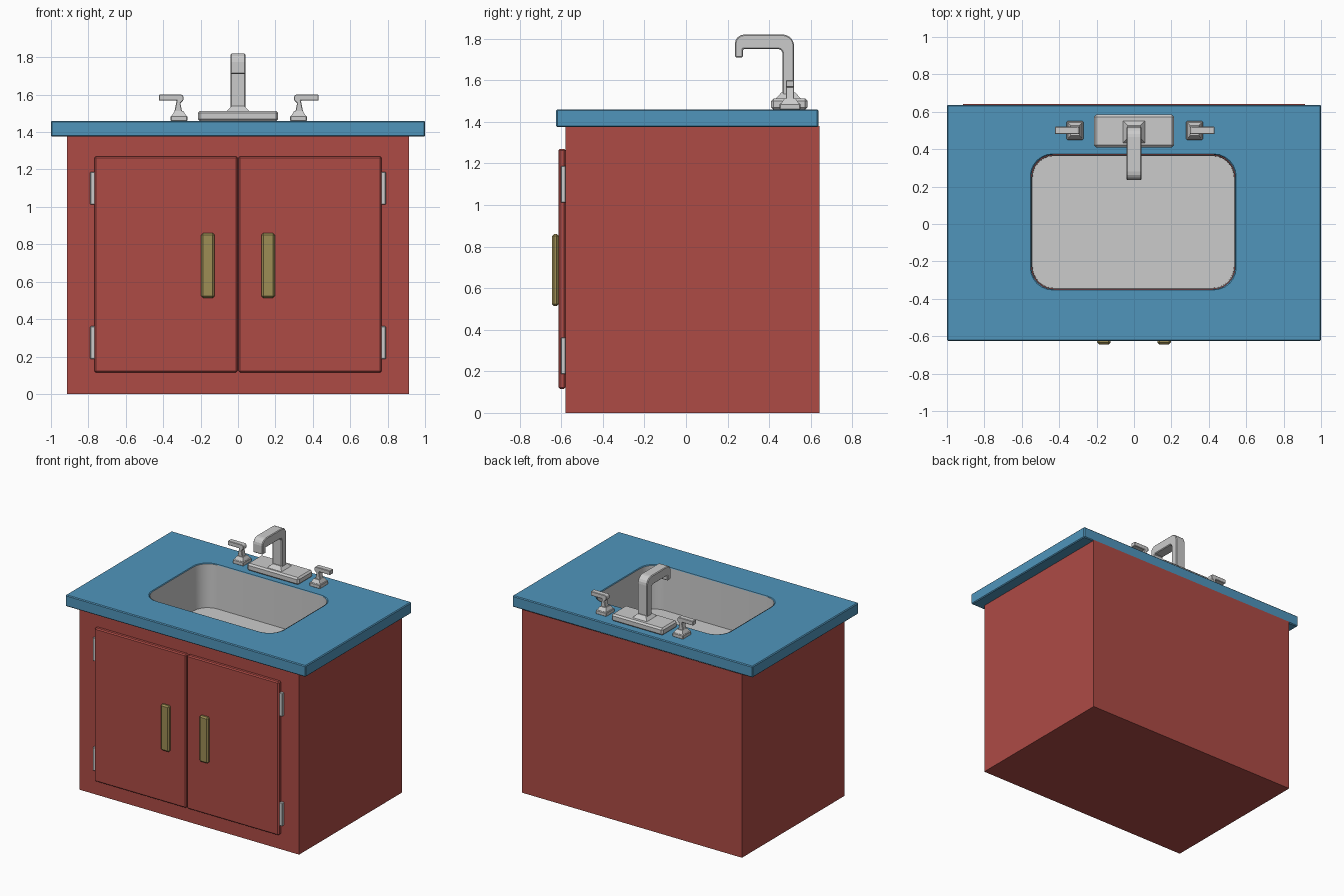
import bpy, bmesh
from math import sin, cos, pi
from mathutils import Vector

if "Cube" in bpy.data.objects:
    bpy.data.objects.remove(bpy.data.objects["Cube"])


def material(name, rgb):
    m = bpy.data.materials.new(name)
    m.diffuse_color = (*rgb, 1)
    m.use_nodes = True
    m.node_tree.nodes["Principled BSDF"].inputs["Base Color"].default_value = m.diffuse_color
    return m


RED = material("cabinet_red", (0.42, 0.07, 0.06))
BLUE = material("counter_blue", (0.08, 0.30, 0.50))
BRASS = material("handle_brass", (0.34, 0.27, 0.09))


def finish(name, bm, mat=None, bevel=0, segments=1):
    bmesh.ops.recalc_face_normals(bm, faces=bm.faces)
    me = bpy.data.meshes.new(name)
    bm.to_mesh(me)
    bm.free()
    ob = bpy.data.objects.new(name, me)
    bpy.context.collection.objects.link(ob)
    if mat:
        me.materials.append(mat)
    if bevel:
        b = ob.modifiers.new("bevel", 'BEVEL')
        b.width, b.segments, b.limit_method = bevel, segments, 'ANGLE'
    return ob


def block(name, x, y, z, mat=None, bevel=0, taper=1, segments=1, open_top=False):
    """Box from (min, max) ranges; taper scales the top face."""
    bm = bmesh.new()
    bmesh.ops.create_cube(bm, size=1)
    c = Vector([(a + b) / 2 for a, b in (x, y, z)])
    s = Vector([b - a for a, b in (x, y, z)])
    if open_top:
        bmesh.ops.delete(bm, geom=[f for f in bm.faces if f.normal.z > 0.9], context='FACES_ONLY')
    for v in bm.verts:
        k = taper if v.co.z > 0 else 1
        v.co = c + Vector((v.co.x * s.x * k, v.co.y * s.y * k, v.co.z * s.z))
    return finish(name, bm, mat, bevel, segments)


def prism(name, pts, axis, lo, hi, bevel=0):
    """Side profile extruded along x (points are y,z) or y (points are x,z)."""
    bm = bmesh.new()
    f = bm.faces.new([bm.verts.new((lo, a, b) if axis == 'x' else (a, lo, b)) for a, b in pts])
    ext = bmesh.ops.extrude_face_region(bm, geom=[f])['geom']
    d = Vector((hi - lo, 0, 0)) if axis == 'x' else Vector((0, hi - lo, 0))
    bmesh.ops.translate(bm, verts=[v for v in ext if isinstance(v, bmesh.types.BMVert)], vec=d)
    return finish(name, bm, bevel=bevel)


def arc(cx, cy, r, a0, a1, n=6):
    return [(cx + r * cos((a0 + (a1 - a0) * i / n) * pi / 180),
             cy + r * sin((a0 + (a1 - a0) * i / n) * pi / 180)) for i in range(n + 1)]


def rounded_rect(x0, x1, y0, y1, r):
    return (arc(x1 - r, y1 - r, r, 0, 90) + arc(x0 + r, y1 - r, r, 90, 180)
            + arc(x0 + r, y0 + r, r, 180, 270) + arc(x1 - r, y0 + r, r, 270, 360))


def loop(bm, pts, z):
    vs = [bm.verts.new((x, y, z)) for x, y in pts]
    return vs, [bm.edges.new((vs[i - 1], vs[i])) for i in range(len(vs))]


# Cabinet carcass
block("cabinet_body", (-0.915, 0.915), (-0.58, 0.641), (0, 1.38), RED, open_top=True)

# Countertop with a rounded opening
bm = bmesh.new()
edges = loop(bm, [(-1, -0.625), (1, -0.625), (1, 0.637), (-1, 0.637)], 1.375)[1]
edges += loop(bm, rounded_rect(-0.549, 0.541, -0.349, 0.371, 0.12), 1.375)[1]
bmesh.ops.triangle_fill(bm, edges=edges, use_beauty=True)
ext = bmesh.ops.extrude_face_region(bm, geom=bm.faces[:])['geom']
bmesh.ops.translate(bm, verts=[v for v in ext if isinstance(v, bmesh.types.BMVert)], vec=(0, 0, 0.085))
finish("countertop", bm, BLUE, 0.006)

# Sink basin: wall and floor lining the opening
bm = bmesh.new()
rings = [loop(bm, rounded_rect(-0.547 + i, 0.539 - i, -0.347 + i, 0.369 - i, 0.119 - i), z)
         for i, z in ((0, 1.457), (0.005, 1.13))]
bmesh.ops.bridge_loops(bm, edges=rings[0][1] + rings[1][1])
bm.faces.new(rings[1][0])
basin = finish("sink_basin", bm)
bm = bmesh.new()
bm.from_mesh(basin.data)
bm.faces.ensure_lookup_table()
floor = max(bm.faces, key=lambda f: len(f.verts))
if floor.normal.z < 0:
    bmesh.ops.reverse_faces(bm, faces=bm.faces)
bm.to_mesh(basin.data)
bm.free()
bpy.context.view_layer.objects.active = basin
basin.select_set(True)
bpy.ops.object.shade_smooth_by_angle()

# Doors, pulls, hinges and taps, mirrored left and right
for side, s in (("left", -1), ("right", 1)):
    def span(a, b, o=0):
        return tuple(sorted((s * a + o, s * b + o)))

    block(side + "_door", span(0.003, 0.768), (-0.614, -0.579), (0.115, 1.27), RED, 0.008)
    block(side + "_door_pull", span(0.125, 0.197), (-0.644, -0.612), (0.513, 0.86), BRASS, 0.01)
    for label, z in (("lower", 0.187), ("upper", 1.012)):
        block(f"{side}_{label}_hinge", span(0.755, 0.79), (-0.602, -0.578), (z, z + 0.175), bevel=0.003)

    o = 0.004
    block(side + "_tap_base", span(0.275, 0.364, o), (0.45, 0.55), (1.458, 1.488), bevel=0.004)
    block(side + "_tap_collar", span(0.28, 0.359, o), (0.456, 0.544), (1.486, 1.512), taper=0.6)
    lever = [(0.302, 1.505), (0.345, 1.505), (0.332, 1.568), (0.426, 1.568),
             (0.426, 1.6), (0.304, 1.6), (0.296, 1.59), (0.296, 1.57), (0.312, 1.555)]
    prism(side + "_tap_lever", [(s * x + o, z) for x, z in lever], 'y', 0.48, 0.52, 0.003)

# Faucet: base plate, flared foot and hooked spout
block("faucet_base", (-0.215, 0.215), (0.41, 0.585), (1.458, 1.513), bevel=0.012)
block("faucet_foot", (-0.062, 0.062), (0.43, 0.554), (1.51, 1.54), taper=0.55)
spout = ([(0.464, 1.505)] + arc(0.444, 1.73, 0.02, 0, 90, 3)
         + [(0.275, 1.75), (0.275, 1.71), (0.235, 1.71)]
         + arc(0.28, 1.775, 0.045, 180, 90, 4) + arc(0.465, 1.765, 0.055, 90, 0, 5)
         + [(0.52, 1.505)])
prism("faucet_spout", spout, 'x', -0.04, 0.04, 0.006)
